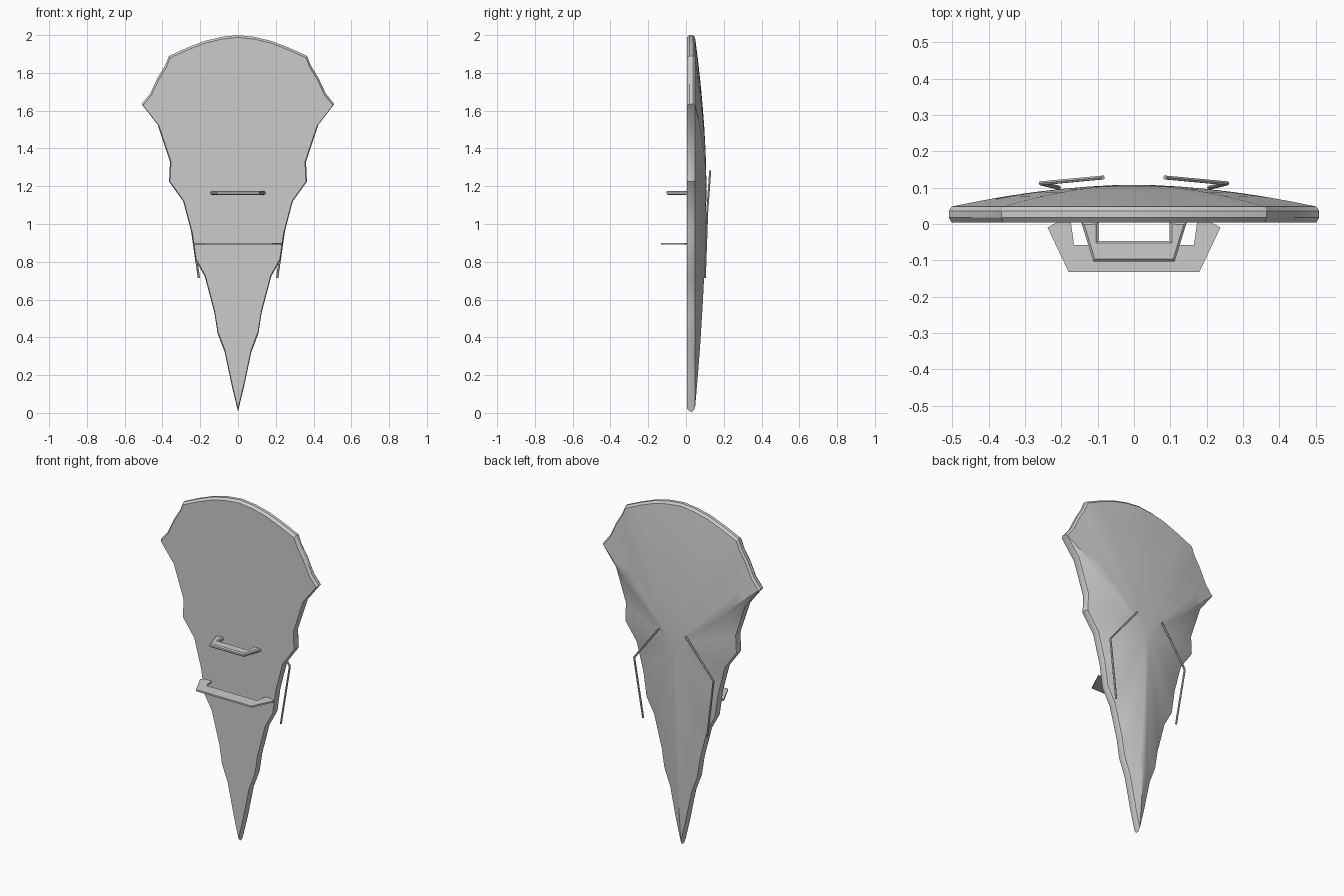
import bpy, bmesh, math
from mathutils import Vector

if "Cube" in bpy.data.objects:
    bpy.data.objects.remove(bpy.data.objects["Cube"])

grey = bpy.data.materials.new("plain grey")
grey.diffuse_color = (0.6, 0.6, 0.6, 1)
grey.use_nodes = True
grey.node_tree.nodes["Principled BSDF"].inputs["Base Color"].default_value = grey.diffuse_color


def finish(name, bm, angle=30):
    bmesh.ops.recalc_face_normals(bm, faces=bm.faces)
    me = bpy.data.meshes.new(name)
    bm.to_mesh(me)
    bm.free()
    me.materials.append(grey)
    ob = bpy.data.objects.new(name, me)
    bpy.context.collection.objects.link(ob)
    bpy.ops.object.select_all(action='DESELECT')
    bpy.context.view_layer.objects.active = ob
    ob.select_set(True)
    bpy.ops.object.shade_smooth_by_angle(angle=math.radians(angle))
    return ob


# Shield body: jagged outline, bevelled rim, shallow domed back
half = [(0.03, 0.13), (0.07, 0.32), (0.108, 0.42), (0.125, 0.53), (0.175, 0.72),
        (0.225, 0.81), (0.245, 0.95), (0.29, 1.12), (0.365, 1.225), (0.36, 1.33),
        (0.425, 1.525), (0.51, 1.635), (0.465, 1.69), (0.425, 1.775),
        (0.385, 1.84), (0.365, 1.89), (0.27, 1.933), (0.18, 1.968), (0.09, 1.99)]
outline = [(0, 0.008)] + half + [(0, 2.0)] + [(-x, z) for x, z in reversed(half)]
CZ = 1.2
rings = [(0.985, 0.004), (1.0, 0.018), (1.0, 0.036), (0.985, 0.048)]
rings += [(0.985 * t, 0.048 + 0.06 * (1 - t ** 1.8)) for t in (0.85, 0.7, 0.55, 0.4, 0.25, 0.12)]

bm = bmesh.new()
loops = [[bm.verts.new((x * s, y, CZ + (z - CZ) * s)) for x, z in outline] for s, y in rings]
n = len(outline)
bm.faces.new(loops[0])
for a, b in zip(loops, loops[1:]):
    for i in range(n):
        j = (i + 1) % n
        bm.faces.new((a[i], a[j], b[j], b[i]))
peak = bm.verts.new((0, 0.108, CZ))
for i in range(n):
    bm.faces.new((loops[-1][i], loops[-1][(i + 1) % n], peak))
finish("shield_body", bm)


# Front grips: bracket profile in the xy plane, extruded upwards
def grip(name, right_side, z, thick, bevel):
    prof = right_side + [(-x, y) for x, y in reversed(right_side)]
    bm = bmesh.new()
    face = bm.faces.new([bm.verts.new((x, y, z - thick / 2)) for x, y in prof])
    ext = bmesh.ops.extrude_face_region(bm, geom=[face])
    bmesh.ops.translate(bm, vec=(0, 0, thick),
                        verts=[v for v in ext["geom"] if isinstance(v, bmesh.types.BMVert)])
    if bevel:
        edges = [e for e in bm.edges if abs(e.verts[0].co.z - e.verts[1].co.z) < 1e-5]
        bmesh.ops.bevel(bm, geom=edges, offset=bevel, segments=1, affect='EDGES')
    finish(name, bm)


grip("upper_grip", [(0.098, -0.047), (0.098, 0.006), (0.145, 0.004), (0.112, -0.103)],
     1.165, 0.022, 0.006)
grip("lower_arm_plate", [(0.165, -0.058), (0.174, 0.006), (0.21, 0.006), (0.238, -0.01),
                         (0.18, -0.132)], 0.895, 0.009, 0)


# Thin bent rods on the back
def rod(name, side):
    pts = [Vector((side * x, y, z)) for x, y, z in
           [(0.085, 0.128, 1.28), (0.257, 0.112, 1.06), (0.207, 0.1, 0.715)]]
    bm = bmesh.new()
    across = [(pts[1] - pts[0]), (pts[2] - pts[0]), (pts[2] - pts[1])]
    sections = []
    for p, d in zip(pts, across):
        d.normalize()
        u = d.cross(Vector((0, 1, 0))).normalized()
        w = d.cross(u)
        sections.append([bm.verts.new(p + 0.006 * (u * math.cos(a) + w * math.sin(a)))
                         for a in (k * math.pi / 3 for k in range(6))])
    for a, b in zip(sections, sections[1:]):
        for i in range(6):
            bm.faces.new((a[i], a[(i + 1) % 6], b[(i + 1) % 6], b[i]))
    bm.faces.new(sections[0])
    bm.faces.new(sections[-1])
    finish(name, bm)


rod("left_back_rod", -1)
rod("right_back_rod", 1)
